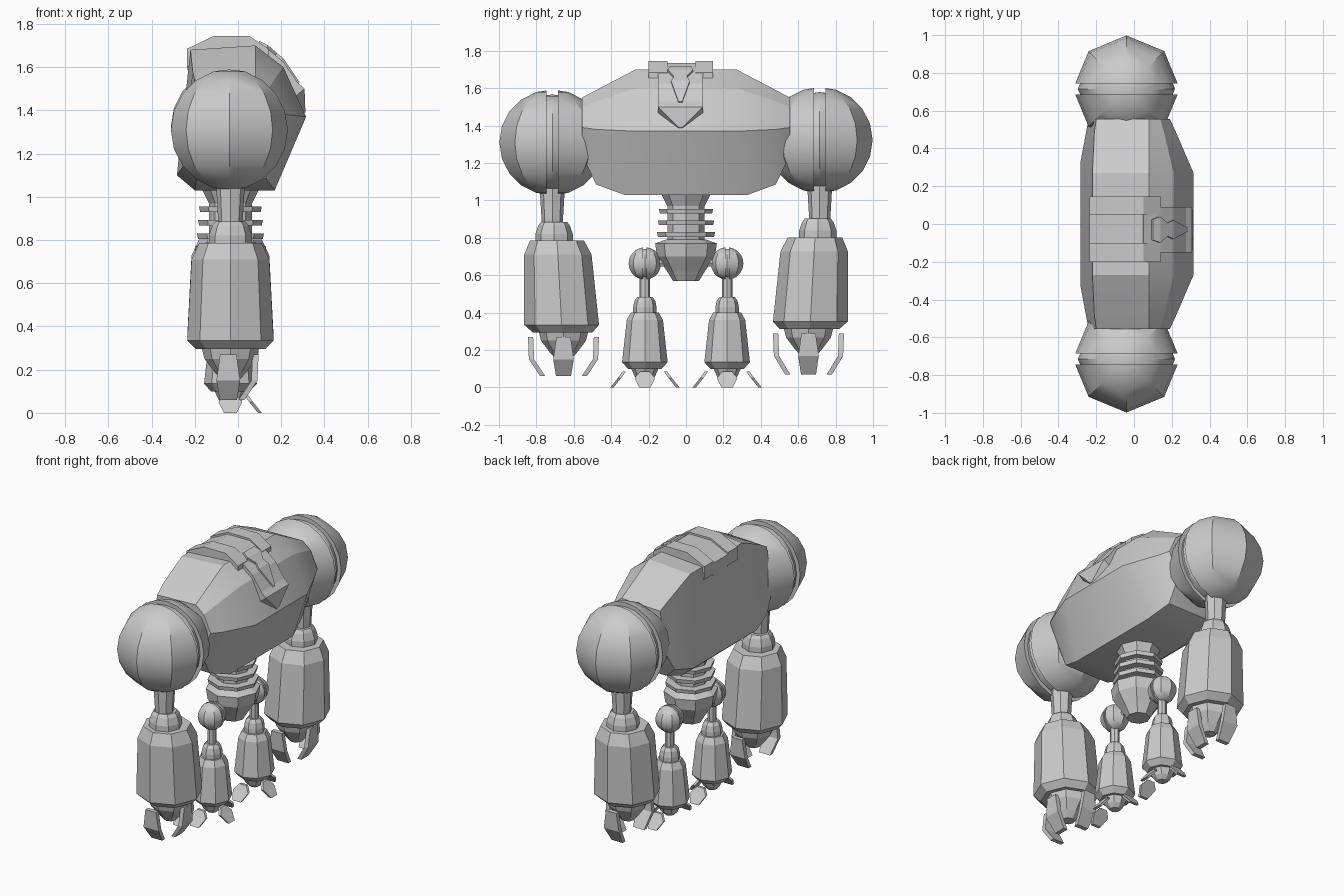
import bpy, bmesh, math
from mathutils import Vector

if "Cube" in bpy.data.objects:
    bpy.data.objects.remove(bpy.data.objects["Cube"])

X0 = -0.035  # centre line of limbs and waist


def finish(name, bm, smooth=True):
    bmesh.ops.recalc_face_normals(bm, faces=bm.faces)
    me = bpy.data.meshes.new(name)
    bm.to_mesh(me)
    bm.free()
    ob = bpy.data.objects.new(name, me)
    bpy.context.collection.objects.link(ob)
    if smooth:
        bpy.ops.object.select_all(action='DESELECT')
        ob.select_set(True)
        bpy.context.view_layer.objects.active = ob
        bpy.ops.object.shade_smooth_by_angle(angle=math.radians(25))
    return ob


def loft(name, rings, smooth=False):
    bm = bmesh.new()
    vs = [[bm.verts.new(p) for p in r] for r in rings]
    for a, b in zip(vs, vs[1:]):
        for i in range(len(a)):
            j = (i + 1) % len(a)
            bm.faces.new((a[i], a[j], b[j], b[i]))
    bm.faces.new(vs[0])
    bm.faces.new(vs[-1])
    return finish(name, bm, smooth)


def lathe(name, cx, cy, profile, n=8, smooth=False):
    # profile entries: z, radius, optional sideways shift
    rings = []
    for z, r, *d in profile:
        y = cy + (d[0] if d else 0)
        rings.append([(cx + r * math.cos(2 * math.pi * i / n),
                       y + r * math.sin(2 * math.pi * i / n), z) for i in range(n)])
    return loft(name, rings, smooth)


def prism(name, profile, y0, y1):
    return loft(name, [[(x, y, z) for x, z in profile] for y in (y0, y1)])


def claw(name, cx, cy, angle, path, t, shift=0):
    # path entries: radius, z, half width
    c, s = math.cos(angle), math.sin(angle)
    rings = []
    for r, z, w in path:
        r += shift
        ring = [(r, -w), (r, w), (r - t, w), (r - t, -w)]
        rings.append([(cx + c * a - s * b, cy + s * a + c * b, z) for a, b in ring])
    return loft(name, rings)


def grooved_ball(name, c, r, gap, inner):
    # ball split by a narrow groove across its y axis
    c = Vector(c)
    for part, rad, sgn in (("outer", r, 1), ("inner", r, -1), ("core", inner, 0)):
        bm = bmesh.new()
        bmesh.ops.create_uvsphere(bm, u_segments=8, v_segments=10, radius=rad)
        if sgn:
            bmesh.ops.bisect_plane(bm, geom=bm.verts[:] + bm.edges[:] + bm.faces[:],
                                   plane_co=(0, sgn * gap, 0), plane_no=(0, sgn, 0), clear_inner=True)
            bmesh.ops.holes_fill(bm, edges=[e for e in bm.edges if e.is_boundary])
        bmesh.ops.translate(bm, vec=c, verts=bm.verts)
        finish(name + "_" + part, bm)


# torso: cross-sections lofted from end to end
mid = [(-.22, 1.68), (.08, 1.70), (.21, 1.60), (.315, 1.37), (.17, 1.03), (-.2, 1.03), (-.283, 1.1)]
low = [(-.21, 1.585), (.08, 1.59), (.16, 1.53), (.225, 1.38), (.13, 1.085), (-.19, 1.085), (-.255, 1.14)]
end = [(-.2, 1.54), (.08, 1.55), (.14, 1.50), (.19, 1.39), (.12, 1.24), (-.18, 1.24), (-.24, 1.27)]
half = [[(x, .27 + (.06 if z < 1.2 else 0), z) for x, z in mid],
        [(x, .48, z) for x, z in low], [(x, .555, z) for x, z in end]]
loft("torso", [[(x, -y, z) for x, y, z in r] for r in half[::-1]] + half, True)

# head plates, bib and crest
plate = [(-.235, 1.6), (-.235, 1.685), (-.11, 1.745), (.05, 1.745), (.14, 1.685), (.14, 1.6)]
prism("head_rail_left", plate, -.20, -.10)
prism("head_rail_right", plate, .05, .145)
prism("head_centre", [(x, z - .012) for x, z in plate], -.10, .05)
bib = [(.05, 1.735, .12), (.13, 1.69, .12), (.21, 1.625, .12), (.275, 1.53, .12), (.308, 1.50, .12), (.312, 1.39, .01)]
loft("chest_bib", [[(x, -.03 - w, z), (x, -.03 + w, z), (x - .06, -.03 + w, z - .05),
                    (x - .06, -.03 - w, z - .05)] for x, z, w in bib])
crest = [(.10, 1.72, .055), (.14, 1.70, .068), (.18, 1.665, .035), (.21, 1.64, .05), (.285, 1.53, .01)]
loft("chest_crest", [[(x, -.03 - w, z), (x, -.03 + w, z), (x - .02, -.03 + w, z - .03),
                      (x - .02, -.03 - w, z - .03)] for x, z, w in crest])

# waist with rings, pelvis
lathe("waist", X0, 0, [(1.04, .135), (.97, .10), (.76, .10)])
for i, (z, r) in enumerate([(.93, .14), (.868, .145), (.805, .15)]):
    lathe(f"waist_ring_{i}", X0, 0, [(z, r), (z + .025, r + .005)])
lathe("pelvis", X0, 0, [(.79, .11), (.77, .165), (.70, .155), (.62, .10), (.57, .07)])

for s, side in ((-1, "left"), (1, "right")):
    dz = .018 if s > 0 else 0
    ay = s * .715
    # arm
    grooved_ball("shoulder_" + side, (-.04, ay, 1.31 + dz * .7), .283, .03, .257)
    lathe("upper_arm_" + side, X0, ay, [(1.08 + dz, .068), (.86 + dz, .055)])
    lathe("elbow_" + side, X0, s * .705, [(.885 + dz, .07), (.865 + dz, .085), (.82 + dz, .10), (.77 + dz, .10)])
    lathe("forearm_" + side, X0, s * .69,
          [(z + dz, r, -s * d) for z, r, d in
           [(.785, .145, 0), (.71, .18, .005), (.335, .20, .025), (.295, .16, .03)]])
    hy = s * .655
    lathe("wrist_" + side, X0, hy, [(.31 + dz, .135), (.25 + dz, .12), (.19 + dz, .075), (.15 + dz, .04)])
    path = [(.19, .27 + dz, .038), (.185, .15 + dz, .055), (.125, .06 + dz * .5, .04)]
    for k, (a, sh) in enumerate([(-math.pi / 2, 0), (0, -.05), (math.pi / 2, 0)]):
        claw(f"finger_{side}_{k}", X0 - .01, hy, a, path, .028, sh)

    # leg
    ly = s * .22
    loft("hip_pin_" + side, [[(X0 + .02 * math.cos(i * math.pi / 3), s * y, .665 + .02 * math.sin(i * math.pi / 3))
                              for i in range(6)] for y in (.08, .2)])
    grooved_ball("hip_" + side, (X0, ly, .663), .087, .01, .078)
    lathe("thigh_" + side, X0, ly, [(.60, .028), (.46, .028)])
    lathe("knee_" + side, X0, ly, [(.485, .04), (.465, .055), (.43, .063), (.395, .063)])
    lathe("shin_" + side, X0, ly, [(.40, .075), (.36, .097), (.135, .122), (.10, .09)])
    lathe("ankle_" + side, X0, ly, [(.105, .075), (.06, .055), (.035, .03)])
    toe = [(.12, .085, .025), (.145, .05, .055), (.185, 0, .03)]
    for k, (a, sh) in enumerate([(-math.pi / 2, 0), (0, -.04), (math.pi / 2, 0)]):
        claw(f"toe_{side}_{k}", X0, ly, a, toe, .018, sh)
